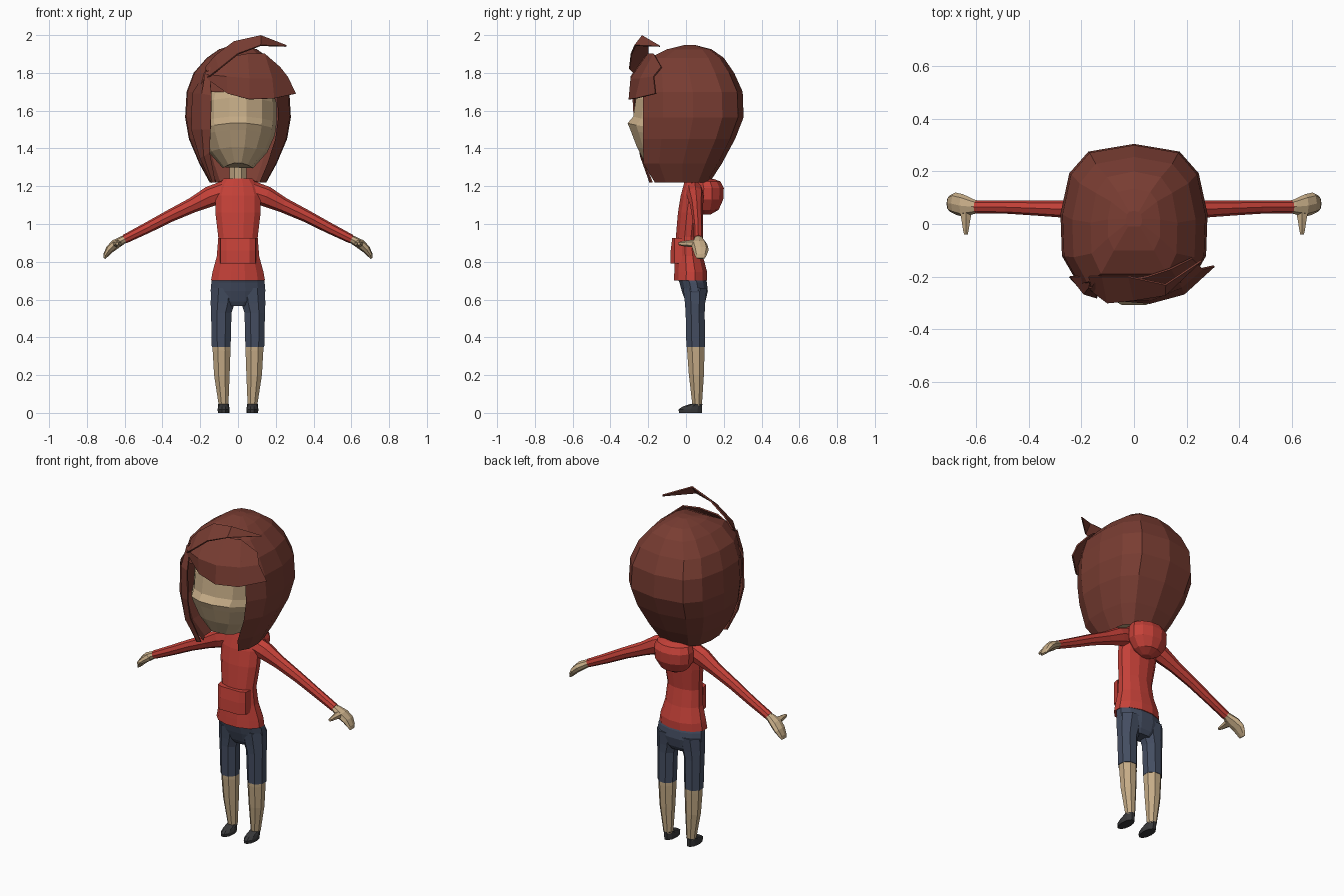
import bpy, bmesh, math
from mathutils import Vector


def material(name, rgb):
    m = bpy.data.materials.new(name)
    m.diffuse_color = (*rgb, 1)
    return m


HAIR = material("brown hair", (0.19, 0.046, 0.032))
SKIN = material("skin", (0.56, 0.41, 0.24))
RED = material("red cloth", (0.56, 0.053, 0.04))
BLUE = material("navy denim", (0.058, 0.075, 0.12))
DARK = material("dark shoe", (0.04, 0.04, 0.042))


def loft(name, rings, mat, closed=True, cap=True, mirror=False, thick=0, bridge_above=None):
    """Skin a list of equal-length point rings; optional end caps and mirroring."""
    bm = bmesh.new()
    vs = [[bm.verts.new(p) for p in r] for r in rings]
    n = len(rings[0])
    for a, b in zip(vs, vs[1:]):
        full = closed or (bridge_above and min(a[0].co.z, b[0].co.z) >= bridge_above)
        for i in range(n if full else n - 1):
            j = (i + 1) % n
            bm.faces.new((a[i], a[j], b[j], b[i]))
    if cap:
        bm.faces.new(vs[-1])
        if closed:
            bm.faces.new(vs[0])
    bmesh.ops.remove_doubles(bm, verts=bm.verts, dist=0.0005)
    bmesh.ops.recalc_face_normals(bm, faces=bm.faces)
    me = bpy.data.meshes.new(name)
    bm.to_mesh(me)
    bm.free()
    me.materials.append(mat)
    ob = bpy.data.objects.new(name, me)
    bpy.context.collection.objects.link(ob)
    if thick:
        s = ob.modifiers.new("thickness", 'SOLIDIFY')
        s.thickness, s.offset = thick, 0
    if mirror:
        m = ob.modifiers.new("mirror", 'MIRROR')
        m.use_mirror_merge = False
    return ob


def ring(z, x0, x1, y0, y1, n=10, sag=0):
    """Horizontal oval inside the given x and y limits."""
    cx, cy, rx, ry = (x0 + x1) / 2, (y0 + y1) / 2, (x1 - x0) / 2, (y1 - y0) / 2
    pts = []
    for i in range(n):
        a = 2 * math.pi * (i + 0.5) / n
        pts.append((cx + rx * math.sin(a), cy + ry * math.cos(a), z - sag * math.sin(a) ** 2))
    return pts


def stack(name, rows, mat, n=10, sag=0, **kw):
    """Symmetric body part: rows of (z, half width, front y, back y)."""
    return loft(name, [ring(z, -w, w, f, b, n, sag) for z, w, f, b in rows], mat, **kw)


def limb(name, rows, mat, n=8):
    """Tube running out along x: rows of (x, y, z, half height, half depth)."""
    c = [Vector(r[:3]) for r in rows]
    rings = []
    for i, r in enumerate(rows):
        d = c[min(i + 1, len(c) - 1)] - c[max(i - 1, 0)]
        up = Vector((-d.z, 0, d.x)).normalized()
        rings.append([c[i] + up * r[3] * math.cos(2 * math.pi * k / n)
                      + Vector((0, r[4] * math.sin(2 * math.pi * k / n), 0)) for k in range(n)])
    return loft(name, rings, mat, mirror=True)


# Hair shell, open over the face
half = [(0, 1), (.62, .945), (.88, .79), (1, .5), (.98, .2), (.76, 0)]
outline = [(-x, y) for x, y in reversed(half[1:])] + half
rows = [(1.22, .15, -.165, .125), (1.32, .205, -.225, .19), (1.45, .26, -.228, .26),
        (1.565, .28, -.228, .305), (1.70, .272, -.228, .30), (1.80, .235, -.222, .255),
        (1.88, .165, -.19, .20), (1.925, .10, -.10, .135), (1.947, .03, -.01, .05)]
loft("hair_shell", [[(x * w, f + y * (b - f), z) for x, y in outline] for z, w, f, b in rows],
     HAIR, closed=False, cap=True, bridge_above=1.69)

# Fringe swept across the forehead
loft("fringe", [
    [(-.165, -.25, 1.77), (-.055, -.29, 1.69), (.06, -.30, 1.66), (.19, -.265, 1.665), (.305, -.16, 1.69)],
    [(-.165, -.25, 1.79), (-.06, -.29, 1.78), (.06, -.29, 1.77), (.18, -.24, 1.77), (.26, -.17, 1.78)],
    [(-.15, -.22, 1.83), (-.06, -.22, 1.88), (.05, -.20, 1.90), (.14, -.17, 1.90), (.22, -.13, 1.83)]],
    HAIR, closed=False, cap=False, thick=.008)

# Loose strand arching over the top
loft("top_strand", [
    [(-.165, -.25, 1.77), (-.10, -.30, 1.82), (0, -.29, 1.90), (.12, -.27, 1.945), (.255, -.14, 1.94)],
    [(-.17, -.20, 1.83), (-.12, -.20, 1.89), (-.02, -.20, 1.965), (.12, -.23, 1.997), (.255, -.14, 1.945)]],
    HAIR, closed=False, cap=False, thick=.008)

# Long lock beside the face
loft("side_lock", [
    [(-.16, -.20, 1.82), (-.24, -.20, 1.69), (-.245, -.20, 1.5), (-.20, -.21, 1.35), (-.14, -.19, 1.22)],
    [(-.17, -.24, 1.81), (-.19, -.265, 1.69), (-.19, -.26, 1.5), (-.18, -.24, 1.36), (-.135, -.19, 1.22)],
    [(-.15, -.24, 1.80), (-.14, -.28, 1.68), (-.145, -.27, 1.5), (-.15, -.24, 1.38), (-.12, -.18, 1.22)]],
    HAIR, closed=False, cap=False, thick=.008)

# Head and neck
stack("head", [(1.325, .08, -.22, .04), (1.41, .155, -.265, .10), (1.50, .195, -.30, .14),
               (1.535, .20, -.315, .15), (1.57, .205, -.285, .16), (1.67, .205, -.27, .16),
               (1.77, .17, -.21, .14), (1.84, .09, -.12, .08)], SKIN, n=14, sag=.03)
stack("neck", [(1.2, .05, .0, .09), (1.4, .048, -.02, .08)], SKIN, n=8)

# Sweater body, hood and front pocket
stack("sweater_body", [(.70, .148, -.067, .115), (.745, .14, -.065, .115), (.83, .116, -.06, .092),
                       (.93, .108, -.056, .075), (1.06, .124, -.045, .09), (1.15, .125, -.03, .10),
                       (1.205, .105, -.015, .10), (1.24, .08, -.005, .09)], RED, n=12)
stack("hood", [(1.05, .03, .08, .13), (1.075, .08, .05, .175), (1.13, .118, .03, .20),
               (1.19, .12, .03, .203), (1.225, .105, .03, .185), (1.238, .07, .04, .15)], RED, n=12)
loft("front_pocket", [[(-.1, -.02, z), (-.092, -.06, z), (-.06, -y, z), (.06, -y, z),
                       (.092, -.06, z), (.1, -.02, z)] for z, y in ((.79, .083), (.86, .081), (.925, .073))], RED)

# Sleeves, hands and thumbs
limb("sleeves", [(.06, .045, 1.175, .058, .045), (.15, .05, 1.145, .054, .045), (.24, .056, 1.10, .04, .034),
                 (.36, .06, 1.043, .033, .029), (.48, .064, .98, .029, .025), (.60, .065, .92, .024, .025)], RED)
limb("hands", [(.58, .065, .928, .018, .02), (.61, .066, .915, .022, .028), (.65, .07, .892, .026, .043),
               (.68, .078, .865, .022, .042), (.70, .078, .835, .014, .032), (.708, .077, .818, .006, .022)], SKIN)
loft("thumbs", [[(.64 + w * math.sin(k * math.pi / 3), y, .896 + h * math.cos(k * math.pi / 3))
                 for k in range(6)]
                for y, w, h in ((.06, .03, .022), (.02, .02, .018), (-.02, .013, .013), (-.04, .008, .008))],
     SKIN, mirror=True)

# Shorts: hips and two legs
stack("shorts_hips", [(.73, .135, -.055, .10), (.69, .146, -.037, .113), (.645, .15, -.025, .118),
                      (.59, .135, -.005, .105), (.565, .09, .01, .09)], BLUE, n=12)
loft("shorts_legs", [ring(.66, .0, .148, -.02, .115, 8), ring(.58, .012, .15, -.01, .106, 8),
                     ring(.53, .03, .147, -.006, .103, 8), ring(.35, .035, .143, -.002, .105, 8)],
     BLUE, mirror=True)

# Lower legs and shoes
loft("lower_legs", [ring(.36, .037, .139, .002, .102, 8), ring(.33, .036, .138, .002, .102, 8),
                    ring(.20, .041, .13, .012, .098, 8), ring(.04, .049, .104, .032, .086, 8)],
     SKIN, mirror=True)
loft("shoes", [ring(.0, .046, .106, -.04, .087, 10), ring(.018, .044, .108, -.043, .088, 10),
               ring(.034, .047, .106, -.02, .088, 10), ring(.048, .048, .105, .025, .088, 10)],
     DARK, mirror=True)
